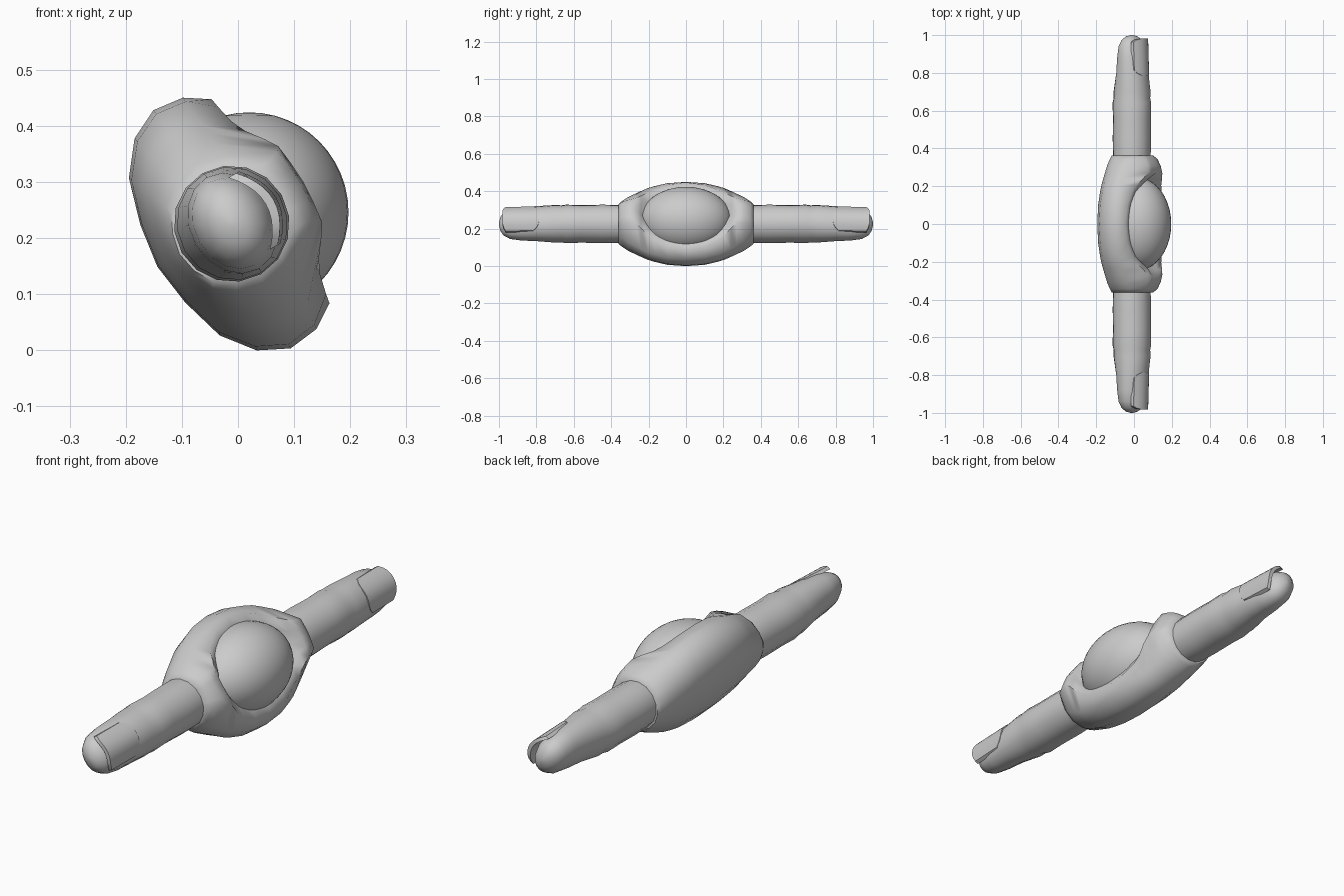
import bpy, bmesh, math

if "Cube" in bpy.data.objects:
    bpy.data.objects.remove(bpy.data.objects["Cube"])

TILT = math.radians(30)
CZ = 0.232


def place(u, v, y):
    """Section coords (u = gaze direction, v = across the lids) to world."""
    return (u * math.cos(TILT) - v * math.sin(TILT), y,
            CZ + u * math.sin(TILT) + v * math.cos(TILT))


def finish(name, bm, angle=50, mirror=False):
    bmesh.ops.recalc_face_normals(bm, faces=bm.faces)
    me = bpy.data.meshes.new(name)
    bm.to_mesh(me)
    bm.free()
    ob = bpy.data.objects.new(name, me)
    bpy.context.collection.objects.link(ob)
    bpy.ops.object.select_all(action='DESELECT')
    ob.select_set(True)
    bpy.context.view_layer.objects.active = ob
    bpy.ops.object.shade_smooth_by_angle(angle=math.radians(angle))
    if mirror:
        m = ob.modifiers.new("mirror", 'MIRROR')
        m.use_axis = (False, True, False)
        m.use_mirror_merge = False
    return ob


def loft(rings):
    bm = bmesh.new()
    loops = [[bm.verts.new(p) for p in r] for r in rings]
    n = len(loops[0])
    for a, b in zip(loops, loops[1:]):
        for i in range(n):
            j = (i + 1) % n
            bm.faces.new((a[i], a[j], b[j], b[i]))
    bm.faces.new(loops[0])
    bm.faces.new(loops[-1])
    return bm


# Eyelid shell: outer half section at the middle and at the finger joint
MID = [(-.166, 0), (-.155, .08), (-.131, .162), (-.087, .218), (-.033, .245), (.024, .238)]
END = [(-.122, 0), (-.114, .04), (-.095, .075), (-.06, .098), (-.015, .108), (.035, .097)]
# y, blend to END, rim u, rim v, inner lip v, floor u
STATIONS = [(0, 0, .067, .21, .165, .0), (.1, .06, .07, .193, .147, .0),
            (.17, .2, .078, .158, .108, .03), (.205, .29, .09, .132, .075, .05),
            (.24, .42, .114, .10, .045, .085), (.27, .54, .128, .078, .04, .135),
            (.31, .7, .122, .07, .035, .13), (.345, .9, .105, .065, .03, .112),
            (.362, 1.03, .082, .062, .03, .09)]


def lid_ring(y, w, ru, rv, iv, fu):
    half = [(a[0] + (b[0] - a[0]) * w, a[1] + (b[1] - a[1]) * w) for a, b in zip(MID, END)]
    half += [(ru, rv), (ru * .35 + fu * .65 if y > .25 else ru, iv), (fu, 0)]
    full = half + [(u, -v) for u, v in half[-2:0:-1]]
    return [place(u, v, y) for u, v in full]


def flip(s):
    return (-s[0],) + s[1:]


rings = [lid_ring(*flip(s)) for s in STATIONS[:0:-1]] + [lid_ring(*s) for s in STATIONS]
# the floor blend depends on |y|, so mirror the positive rings exactly
k = len(STATIONS) - 1
for i in range(k):
    rings[i] = [(x, -y, z) for x, y, z in rings[2 * k - i]]
finish("eyelid_shell", loft(rings), 60)

# Eyeball, stretched along the fingers
bm = bmesh.new()
bmesh.ops.create_uvsphere(bm, u_segments=40, v_segments=24, radius=1)
for v in bm.verts:
    v.co = (0.02 + v.co.x * .177, v.co.y * .245, .246 + v.co.z * .178)
finish("eyeball", bm)

# Fingers: y, centre u, radius u, radius v
FINGER = [(.32, -.013, .098, .1), (.37, -.013, .1, .103), (.45, -.013, .102, .104),
          (.56, -.013, .101, .101), (.64, -.013, .103, .104), (.665, -.013, .097, .101),
          (.7, -.012, .098, .102), (.8, -.01, .083, .097), (.88, -.011, .076, .094),
          (.94, -.013, .066, .085), (.975, -.013, .05, .066), (.993, -.013, .028, .038),
          (1.0, -.013, .006, .008)]
N = 16
rings = [[place(c + ru * math.cos(2 * math.pi * i / N), rv * math.sin(2 * math.pi * i / N), y)
          for i in range(N)] for y, c, ru, rv in FINGER]
finish("finger", loft(rings), 50, mirror=True)

# Nails: curved plates with rounded corners
bm = bmesh.new()
ROWS, COLS = 6, 10
top = []
for r in range(ROWS + 1):
    t = r / ROWS
    row = []
    for c in range(COLS + 1):
        s = 2 * c / COLS - 1
        y0, y1 = .785 + .03 * s ** 4, .982 - .018 * s ** 4
        u = .079 - .006 * t - .034 * s * s
        row.append(bm.verts.new(place(u, .074 * s, y0 + (y1 - y0) * t)))
    top.append(row)
for a, b in zip(top, top[1:]):
    for c in range(COLS):
        bm.faces.new((a[c], a[c + 1], b[c + 1], b[c]))
extr = bmesh.ops.extrude_face_region(bm, geom=bm.faces[:])
for v in extr["geom"]:
    if isinstance(v, bmesh.types.BMVert):
        v.co.x -= .016 * math.cos(TILT)
        v.co.z -= .016 * math.sin(TILT)
finish("fingernail", bm, 40, mirror=True)
